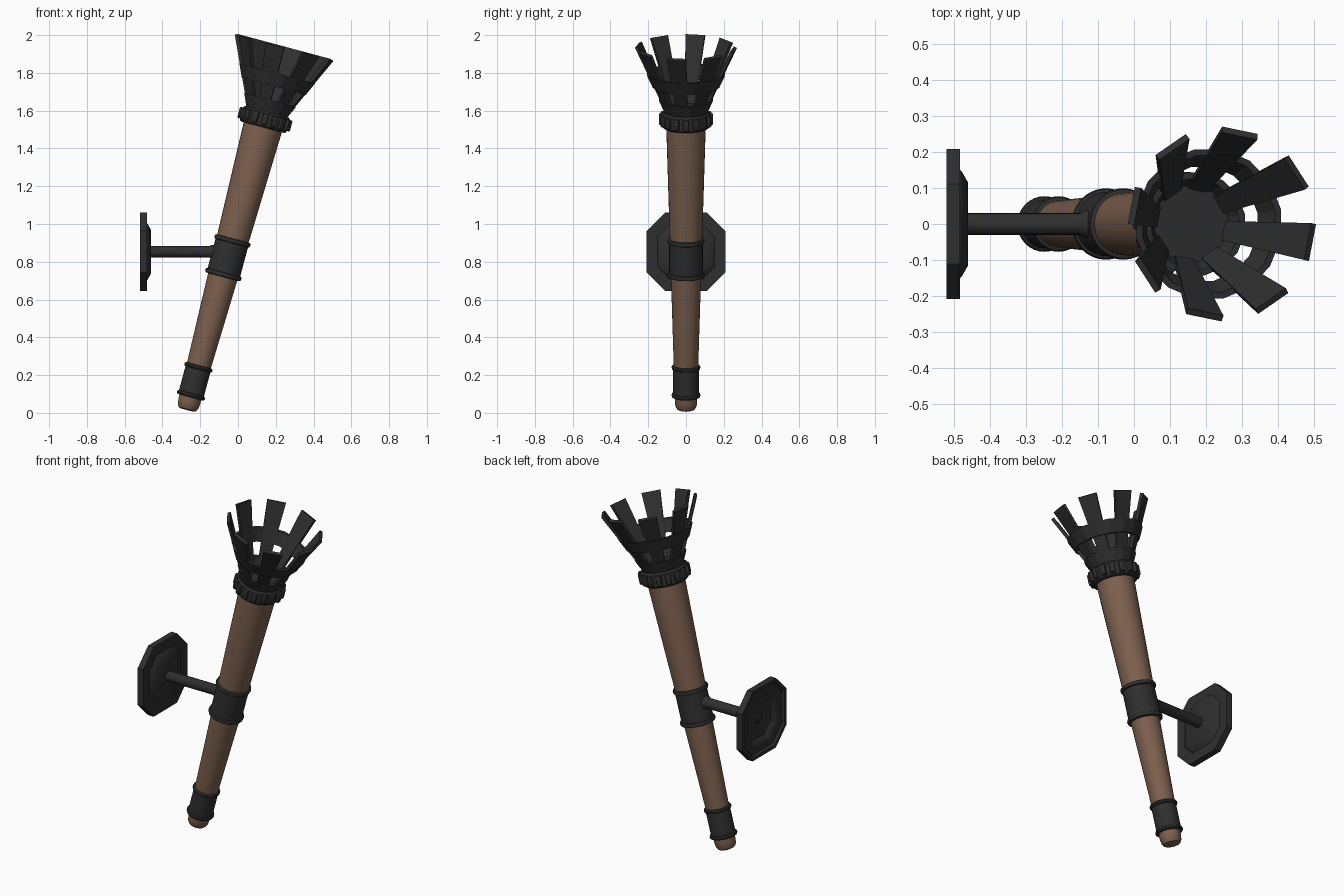
import bpy, bmesh, math
from mathutils import Matrix, Vector

cube = bpy.data.objects.get("Cube")
if cube:
    bpy.data.objects.remove(cube, do_unlink=True)


def material(name, colour):
    m = bpy.data.materials.new(name)
    m.use_nodes = True
    m.diffuse_color = (*colour, 1)
    m.node_tree.nodes["Principled BSDF"].inputs["Base Color"].default_value = (*colour, 1)
    return m


IRON = material("dark iron", (0.028, 0.028, 0.029))
WOOD = material("brown wood", (0.205, 0.118, 0.077))

# Leaning frame shared by every part on the torch axis
TILT = Matrix.Translation((-0.27, 0, 0.015)) @ Matrix.Rotation(math.radians(15), 4, 'Y')
PLATE_Z = 0.853


def finish(name, bm, mat, matrix, angle=35):
    bmesh.ops.recalc_face_normals(bm, faces=bm.faces)
    mesh = bpy.data.meshes.new(name)
    bm.to_mesh(mesh)
    bm.free()
    mesh.materials.append(mat)
    if angle:
        mesh.shade_smooth()
        mesh.set_sharp_from_angle(angle=math.radians(angle))
    ob = bpy.data.objects.new(name, mesh)
    bpy.context.collection.objects.link(ob)
    ob.matrix_world = matrix
    return ob


def loft(bm, rings, closed=False):
    """Bridge rings of points; cap both ends unless the profile is closed."""
    loops = [[bm.verts.new(p) for p in ring] for ring in rings]
    pairs = list(zip(loops, loops[1:]))
    if closed:
        pairs.append((loops[-1], loops[0]))
    for a, b in pairs:
        for i in range(len(a)):
            j = (i + 1) % len(a)
            bm.faces.new((a[i], a[j], b[j], b[i]))
    if not closed:
        bm.faces.new(loops[0])
        bm.faces.new(loops[-1])


def lathe(name, profile, mat, matrix=TILT, sides=32, closed=False, angle=35, phase=0):
    """Turn a (radius, height) profile around the local z axis."""
    bm = bmesh.new()
    turn = [phase + math.tau * i / sides for i in range(sides)]
    loft(bm, [[(r * math.cos(a), r * math.sin(a), z) for a in turn] for r, z in profile], closed)
    return finish(name, bm, mat, matrix, angle)


# Wooden shaft with a rounded foot
lathe("shaft", [(0.035, 0), (0.047, 0.005), (0.056, 0.02), (0.059, 0.045), (0.105, 1.57)], WOOD)


# Iron bands with raised rims
def band(name, low, high, body, rim, thick):
    profile = [(body - 0.02, low)]
    for z in (low, high - thick):
        profile += [(body, z), (rim - 0.003, z + 0.003), (rim, z + thick / 2),
                    (rim - 0.003, z + thick - 0.003), (body, z + thick)]
    profile.append((body - 0.02, high))
    lathe(name, profile, IRON)


band("lower_band", 0.07, 0.245, 0.068, 0.077, 0.022)
band("middle_band", 0.73, 0.94, 0.089, 0.099, 0.025)

# Collar below the basket, ringed with studs
lathe("collar", [(0.09, 1.55), (0.12, 1.55), (0.128, 1.558), (0.128, 1.625),
                 (0.12, 1.635), (0.09, 1.635)], IRON)
bm = bmesh.new()
for i in range(16):
    spin = Matrix.Rotation(math.tau * i / 16, 4, 'Z')
    bmesh.ops.create_cube(bm, size=1, matrix=spin @ Matrix.Translation((0.13, 0, 1.594))
                          @ Matrix.Diagonal((0.028, 0.03, 0.06, 1)))
bmesh.ops.bevel(bm, geom=bm.edges[:], offset=0.007, segments=2, affect='EDGES', profile=0.5)
finish("collar_studs", bm, IRON, TILT)

# Basket: a straight flare carries the slats and two hoops
BASE, TIP = Vector((0.103, 0, 1.63)), Vector((0.265, 0, 1.985))


def flare(z):
    return BASE.x + (TIP.x - BASE.x) * (z - BASE.z) / (TIP.z - BASE.z)


def hoop(name, low, high):
    a, b = flare(low), flare(high)
    lathe(name, [(a + 0.01, low), (b + 0.01, high), (b - 0.008, high), (a - 0.008, low)],
          IRON, sides=16, closed=True, angle=0, phase=math.tau / 32)


hoop("lower_hoop", 1.625, 1.7)
hoop("upper_hoop", 1.775, 1.845)
lathe("basket_floor", [(0.1, 1.63), (0.108, 1.655)], IRON)

bm = bmesh.new()
along = (TIP - BASE).normalized()
inward = Vector((-along.z, 0, along.x)) * 0.018
for i in range(8):
    spin = Matrix.Rotation(math.tau * (i - 0.25) / 8, 3, 'Z')
    ends = []
    for p, half in ((BASE, 0.026), (TIP, 0.052)):
        side = Vector((0, half, 0))
        ends.append([spin @ q for q in (p - side, p + side, p + side + inward, p - side + inward)])
    loft(bm, ends)
finish("basket_slats", bm, IRON, TILT, 0)

# Wall plate: nested octagons, raised in front and hollow behind
bm = bmesh.new()
rings = []
for x, h in ((-0.478, 0.085), (-0.483, 0.115), (-0.503, 0.135), (-0.508, 0.15), (-0.508, 0.18),
             (-0.52, 0.19), (-0.52, 0.208), (-0.482, 0.208), (-0.482, 0.15),
             (-0.477, 0.145), (-0.46, 0.115)):
    c = h * 0.53
    rings.append([(x, y, z) for y, z in ((h, -c), (h, c), (c, h), (-c, h),
                                         (-h, c), (-h, -c), (-c, -h), (c, -h))])
loft(bm, rings)
finish("wall_plate", bm, IRON, Matrix.Translation((0, 0, PLATE_Z)), 30)

# Arm joining the plate to the middle band
ARM = Matrix.Translation((0, 0, PLATE_Z)) @ Matrix.Rotation(math.pi / 2, 4, 'Y')
lathe("support_arm", [(0.022, -0.49), (0.03, -0.484), (0.03, -0.15), (0.037, -0.14),
                      (0.037, -0.07)], IRON, ARM, 20)
